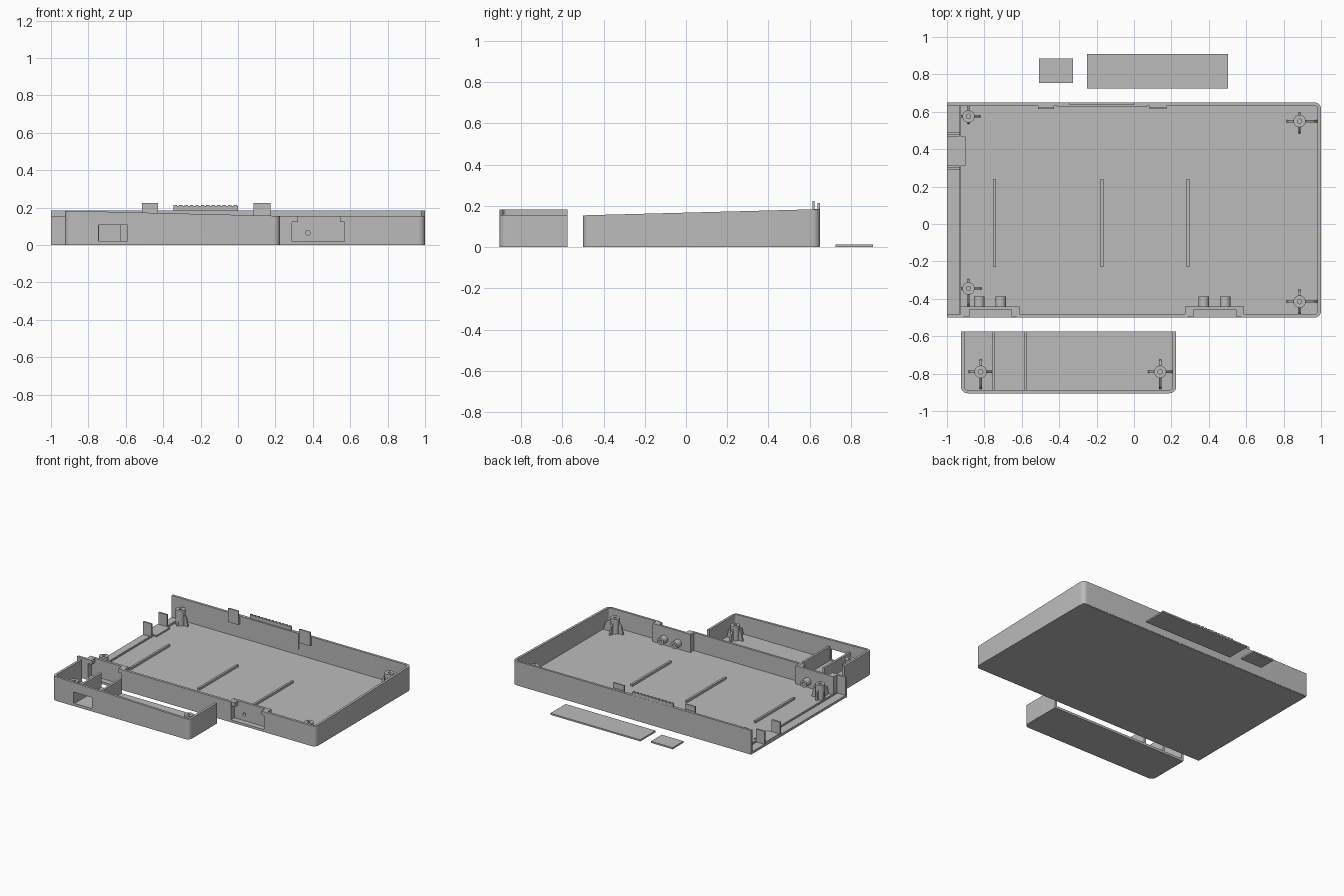
import bpy, bmesh, math

if "Cube" in bpy.data.objects:
    bpy.data.objects.remove(bpy.data.objects["Cube"])

grey = bpy.data.materials.new("plain grey plastic")
grey.diffuse_color = (0.5, 0.5, 0.5, 1)
grey.use_nodes = True
grey.node_tree.nodes["Principled BSDF"].inputs["Base Color"].default_value = grey.diffuse_color


def finish(name, bm, smooth=False):
    bmesh.ops.recalc_face_normals(bm, faces=bm.faces)
    me = bpy.data.meshes.new(name)
    bm.to_mesh(me)
    bm.free()
    ob = bpy.data.objects.new(name, me)
    bpy.context.collection.objects.link(ob)
    me.materials.append(grey)
    if smooth:
        bpy.ops.object.select_all(action='DESELECT')
        ob.select_set(True)
        bpy.context.view_layer.objects.active = ob
        bpy.ops.object.shade_smooth_by_angle(angle=math.radians(30))
    return ob


def prism(name, pts, z0, top, smooth=False):
    """Extrude an outline upward; top is a height or a function of x, y."""
    f = top if callable(top) else (lambda x, y: top)
    bm = bmesh.new()
    lo = [bm.verts.new((x, y, z0)) for x, y in pts]
    hi = [bm.verts.new((x, y, f(x, y))) for x, y in pts]
    bm.faces.new(lo[::-1])
    bm.faces.new(hi)
    n = len(pts)
    for i in range(n):
        j = (i + 1) % n
        bm.faces.new((lo[i], lo[j], hi[j], hi[i]))
    bmesh.ops.triangulate(bm, faces=[g for g in bm.faces if len(g.verts) > 4])
    return finish(name, bm, smooth)


def box(name, x0, x1, y0, y1, z0, z1):
    return prism(name, [(x0, y0), (x1, y0), (x1, y1), (x0, y1)], z0, z1)


def arc(cx, cy, r, a0, a1, n=6):
    return [(cx + r * math.cos(math.radians(a0 + (a1 - a0) * i / n)),
             cy + r * math.sin(math.radians(a0 + (a1 - a0) * i / n))) for i in range(n + 1)]


def tube(name, cx, cy, cz, ro, ri, length, along_y=False, n=24):
    """Hollow cylinder starting at the given point, along z or y."""
    bm = bmesh.new()
    rings = []
    for r, h in ((ro, 0), (ro, length), (ri, length), (ri, 0)):
        ring = []
        for i in range(n):
            a = 2 * math.pi * i / n
            u, v = r * math.cos(a), r * math.sin(a)
            ring.append(bm.verts.new((cx + u, cy + h, cz + v) if along_y else (cx + u, cy + v, cz + h)))
        rings.append(ring)
    for k in range(4):
        a, b = rings[k], rings[(k + 1) % 4]
        for i in range(n):
            j = (i + 1) % n
            bm.faces.new((a[i], a[j], b[j], b[i]))
    return finish(name, bm, True)


def cut(target, cutter):
    cutter.hide_render = True
    cutter.hide_viewport = True
    m = target.modifiers.new("cut", 'BOOLEAN')
    m.operation = 'DIFFERENCE'
    m.solver = 'EXACT'
    m.object = cutter


def screw_post(name, x, y, top, reach):
    """Hollow post with gusset ribs; reach gives rib lengths east, north, west, south."""
    tube(name, x, y, FLOOR, 0.033, 0.012, top - FLOOR)
    for k, length in enumerate(reach):
        c, s = round(math.cos(k * math.pi / 2)), round(math.sin(k * math.pi / 2))
        prof = [(0.025, FLOOR), (length, FLOOR), (length * 0.8, top * 0.6), (0.025, top - 0.012)]
        bm = bmesh.new()
        sides = [[bm.verts.new((x + c * d - s * w, y + s * d + c * w, z)) for d, z in prof]
                 for w in (-0.006, 0.006)]
        bm.faces.new(sides[0])
        bm.faces.new(sides[1])
        for i in range(4):
            j = (i + 1) % 4
            bm.faces.new((sides[0][i], sides[0][j], sides[1][j], sides[1][i]))
        finish(name + "_rib", bm)


FLOOR, R, T = 0.018, 0.035, 0.018

# Main tray: floor and three-sided wall rising toward the back
def main_top(x, y):
    return 0.154 + (y + 0.5) / 1.15 * 0.03

prism("main_floor", [(-1, 0.648), *arc(1 - R, 0.648 - R, R, 90, 0),
                     *arc(1 - R, -0.5 + R, R, 0, -90), (-1, -0.5)], 0, FLOOR, True)
pockets = [(0.29, 0.57), (-0.91, -0.63)]
outer = [(-1, 0.65), *arc(1 - R, 0.65 - R, R, 90, 0), *arc(1 - R, -0.5 + R, R, 0, -90)]
inner = [(-1, 0.65 - T), *arc(1 - R, 0.65 - R, R - T, 90, 0), *arc(1 - R, -0.5 + R, R - T, 0, -90)]
for a, b in pockets:
    outer += [(b, -0.5), (b, -0.458), (a, -0.458), (a, -0.5)]
    inner += [(b + T, -0.5 + T), (b + T, -0.44), (a - T, -0.44), (a - T, -0.5 + T)]
outer.append((-1, -0.5))
inner.append((-1, -0.5 + T))
main_wall = prism("main_wall", outer + inner[::-1], 0.004, main_top, True)

# Latch pockets: corner caps, bored pegs and screw holes
for a, b in pockets:
    for x0, x1 in ((a, a + 0.03), (b - 0.025, b)):
        box("pocket_cap", x0, x1, -0.495, -0.455, 0.122, 0.154)
    mid = (a + b) / 2
    for x in (mid - 0.057, mid + 0.057):
        tube("latch_peg", x, -0.445, 0.065, 0.028, 0.012, 0.057, True)
        bm = bmesh.new()
        bmesh.ops.create_cone(bm, cap_ends=True, segments=24, radius1=0.012, radius2=0.012, depth=0.1)
        for v in bm.verts:
            v.co = (v.co.x + x, v.co.z - 0.45, v.co.y + 0.065)
        cut(main_wall, finish("peg_hole_cutter", bm))

# Floor rails
for x in (-0.745, -0.17, 0.29):
    box("floor_rail", x - 0.008, x + 0.008, -0.23, 0.24, FLOOR - 0.005, FLOOR + 0.016)

# Screw posts in the main tray
screw_post("main_post", -0.885, 0.575, 0.135, (0.065, 0.055, 0.04, 0.04))
screw_post("main_post", 0.885, 0.55, 0.135, (0.095, 0.045, 0.07, 0.065))
screw_post("main_post", -0.885, -0.345, 0.13, (0.07, 0.05, 0.04, 0.095))
screw_post("main_post", 0.885, -0.415, 0.13, (0.095, 0.065, 0.07, 0.065))

# Open left end: low sill, port plate and two upright fins
box("left_sill", -0.935, -0.925, -0.482, 0.632, FLOOR - 0.005, FLOOR + 0.01)
box("port_plate", -1, -0.9, 0.312, 0.468, FLOOR - 0.005, FLOOR + 0.012)
for y in (0.298, 0.482):
    box("port_fin", -1, -0.93, y - 0.007, y + 0.007, FLOOR - 0.005, 0.115)

# Back wall: inner panel, raised toothed strip and two tabs
box("back_panel", -0.41, 0.07, 0.626, 0.635, 0.06, 0.183)
box("back_strip", -0.345, 0.0, 0.637, 0.649, 0.17, 0.207)
for i in range(12):
    x = -0.345 + i * 0.0292
    box("strip_tooth", x, x + 0.018, 0.637, 0.649, 0.206, 0.214)
for x0, x1 in ((-0.513, -0.427), (0.083, 0.175)):
    box("back_tab", x0, x1, 0.616, 0.633, 0.12, 0.185)
    box("back_tab_tip", x0, x1, 0.614, 0.624, 0.12, 0.224)

# Small tray: open toward the back, rim sloping down to the right
X0, X1, Y0, Y1 = -0.925, 0.225, -0.905, -0.575

def small_top(x, y):
    return 0.183 - (x - X0) / (X1 - X0) * 0.028

def u_path(d):
    return [(X0 + d, Y1), *arc(X0 + R, Y0 + R, R - d, 180, 270),
            *arc(X1 - R, Y0 + R, R - d, 270, 360), (X1 - d, Y1)]

prism("small_floor", u_path(0.001), 0, FLOOR, True)
small_wall = prism("small_wall", u_path(0) + u_path(T)[::-1], 0.002, small_top, True)
cut(small_wall, box("window_cutter", -0.745, -0.59, -0.93, -0.87, 0.022, 0.106))

# Small tray interior: dividers, stepped floor and posts
for x in (-0.75, -0.58):
    box("divider", x - 0.008, x + 0.008, -0.89, Y1, FLOOR - 0.005, 0.125)
for x0, x1 in ((-0.91, -0.757), (-0.572, 0.21)):
    box("floor_step", x0, x1, -0.89, -0.69, FLOOR - 0.005, FLOOR + 0.006)
for x in (-0.82, 0.14):
    screw_post("small_post", x, -0.79, 0.13, (0.067, 0.067, 0.067, 0.095))

# Loose cover plates behind the main tray
box("small_plate", -0.508, -0.325, 0.755, 0.885, 0, 0.012)
box("large_plate", -0.252, 0.502, 0.725, 0.908, 0, 0.012)
